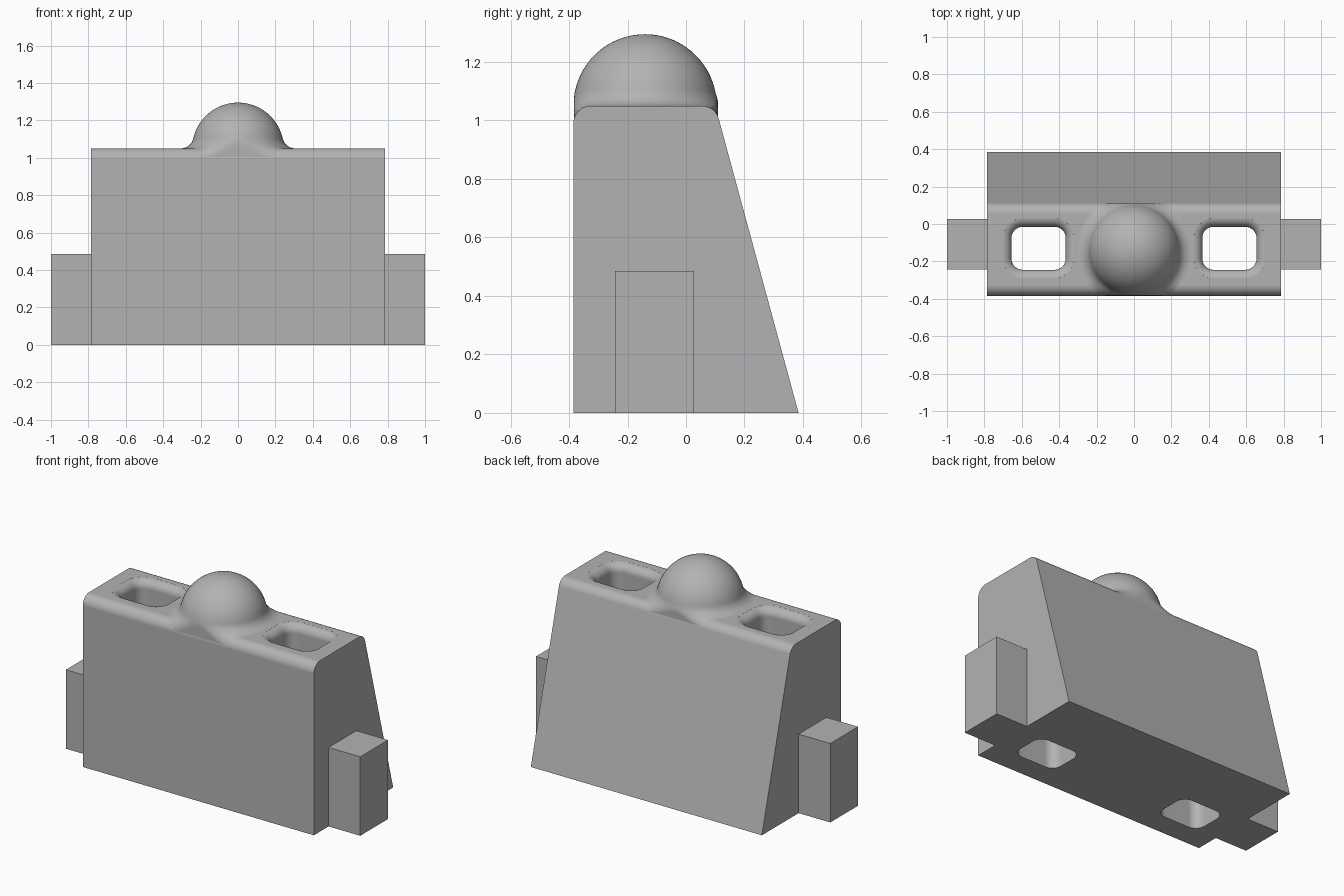
import bpy
import bmesh
from math import sin, cos, pi, sqrt, radians, atan2

if "Cube" in bpy.data.objects:
    bpy.data.objects.remove(bpy.data.objects["Cube"], do_unlink=True)

TOP, FRONT, BACK = 1.05, -0.385, 0.385
BACK_TOP = 0.10            # where the sloped back would meet the top
HALF, ROUND = 0.785, 0.06
MID_Y = -0.14

grey = bpy.data.materials.new("plain grey")
grey.use_nodes = True
grey.diffuse_color = (0.45, 0.45, 0.45, 1)
grey.node_tree.nodes["Principled BSDF"].inputs["Base Color"].default_value = grey.diffuse_color


def activate(obj):
    bpy.ops.object.select_all(action='DESELECT')
    obj.select_set(True)
    bpy.context.view_layer.objects.active = obj


def make(name, bm):
    bmesh.ops.recalc_face_normals(bm, faces=bm.faces)
    mesh = bpy.data.meshes.new(name)
    bm.to_mesh(mesh)
    bm.free()
    mesh.materials.append(grey)
    obj = bpy.data.objects.new(name, mesh)
    bpy.context.collection.objects.link(obj)
    return obj


def smooth(obj):
    activate(obj)
    bpy.ops.object.shade_smooth_by_angle(angle=radians(35))


def loft(rings, caps=True):
    """Skin closed rings of equal length."""
    bm = bmesh.new()
    vs = [[bm.verts.new(p) for p in ring] for ring in rings]
    n = len(vs[0])
    for a, b in zip(vs, vs[1:]):
        for i in range(n):
            j = (i + 1) % n
            bm.faces.new((a[i], a[j], b[j], b[i]))
    if caps:
        bm.faces.new(vs[0])
        bm.faces.new(vs[-1])
    return bm


# Wedge body: side profile with two rounded top edges
lean = atan2(BACK - BACK_TOP, TOP)
back_centre = BACK_TOP - ROUND * (1 - sin(lean)) / cos(lean)
front_centre = FRONT + ROUND
profile = [(FRONT, 0), (BACK, 0)]
for i in range(11):
    a = lean + (pi / 2 - lean) * i / 10
    profile.append((back_centre + ROUND * cos(a), TOP - ROUND + ROUND * sin(a)))
for i in range(11):
    a = pi / 2 + pi / 2 * i / 10
    profile.append((front_centre + ROUND * cos(a), TOP - ROUND + ROUND * sin(a)))
body = make("wedge_body", loft([[(x, y, z) for y, z in profile] for x in (-HALF, HALF)]))


# Vertical slots with flared mouths
def slot_ring(cx, z, grow):
    hx, hy, r = 0.145 + grow, 0.115 + grow, 0.06 + grow
    ring = []
    for q, (sx, sy) in enumerate(((1, 1), (-1, 1), (-1, -1), (1, -1))):
        for i in range(9):
            a = pi / 2 * (q + i / 8)
            ring.append((cx + sx * (hx - r) + r * cos(a),
                         MID_Y + 0.01 + sy * (hy - r) + r * sin(a), z))
    return ring


FLARE = 0.05
levels = [(-0.1, 0)]
for i in range(9):
    a = radians(84) * i / 8
    levels.append((TOP - FLARE + FLARE * sin(a), FLARE * (1 - cos(a))))
levels.append((TOP + 0.03, FLARE + 0.005))
for side, cx in (("left", 0.51), ("right", -0.51)):
    cutter = make(side + "_slot_cutter", loft([slot_ring(cx, z, g) for z, g in levels]))
    cutter.hide_render = True
    cut = body.modifiers.new(side + "_slot", 'BOOLEAN')
    cut.operation, cut.solver, cut.object = 'DIFFERENCE', 'EXACT', cutter
    activate(body)
    bpy.ops.object.modifier_apply(modifier=cut.name)
    bpy.data.objects.remove(cutter, do_unlink=True)
smooth(body)
weighted = body.modifiers.new("even_shading", 'WEIGHTED_NORMAL')
weighted.keep_sharp = True


# Dome with a fillet that follows the rounded body edges
def edge_drop(y):
    d = min(max(y - back_centre, front_centre - y, 0), ROUND)
    return ROUND - sqrt(ROUND * ROUND - d * d)


R, F = 0.245, 0.07
reach = sqrt((R + F) ** 2 - F * F)
meet = atan2(F, reach)
outline = []                       # radius, height, blend toward the body
for i in range(1, 21):
    a = pi / 2 + (meet - pi / 2) * i / 20
    outline.append((R * cos(a), TOP + R * sin(a), 0))
for i in range(1, 11):
    t = i / 10
    a = meet + (pi / 2 - meet) * t
    outline.append((reach - F * cos(a), TOP + F - F * sin(a), t))
outline.append((reach, TOP - 0.02, 1))

SEG = 64
rings = []
for rad, z, t in outline:
    ring = []
    for i in range(SEG):
        a = 2 * pi * i / SEG
        y = min(max(MID_Y + rad * sin(a), FRONT + 0.002), BACK_TOP + 0.009)
        ring.append((rad * cos(a), y, z - t * edge_drop(y)))
    rings.append(ring)
bm = loft(rings, caps=False)
tip = bm.verts.new((0, MID_Y, TOP + R))
bm.verts.ensure_lookup_table()
for i in range(SEG):
    bm.faces.new((tip, bm.verts[i], bm.verts[(i + 1) % SEG]))
smooth(make("dome", bm))

# Square lugs on both ends
for side, s in (("left", 1), ("right", -1)):
    rect = ((-0.242, 0), (0.028, 0), (0.028, 0.485), (-0.242, 0.485))
    make(side + "_lug", loft([[(s * x, y, z) for y, z in rect] for x in (HALF, 1.0)]))
